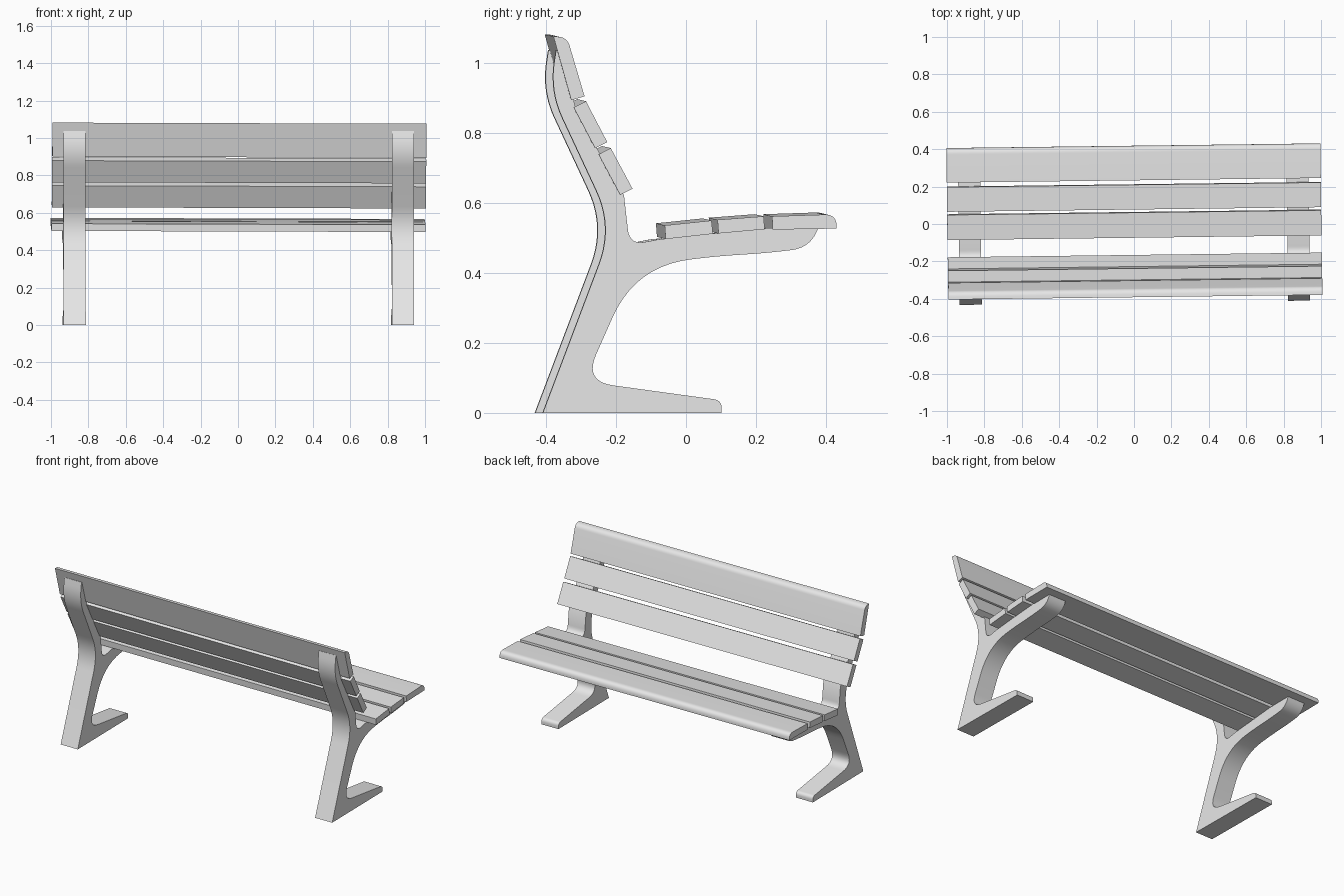
import bpy
import bmesh
from mathutils import Vector

cube = bpy.data.objects.get("Cube")
if cube:
    bpy.data.objects.remove(cube, do_unlink=True)

# Single neutral grey
GREY = (0.8, 0.8, 0.8, 1)
mat = bpy.data.materials.new("light grey")
mat.use_nodes = True
mat.diffuse_color = GREY
mat.node_tree.nodes["Principled BSDF"].inputs["Base Color"].default_value = GREY

YAW = 0.0125    # the bench stands slightly turned
TILT = 0.003    # the slats drop slightly towards one end
STEPS = 10


def rounded(points):
    """Turn (y, z, cut) corners into an outline with curved corners."""
    outline = []
    for i, (y, z, cut) in enumerate(points):
        corner = Vector((y, z))
        if not cut:
            outline.append(corner)
            continue
        before = Vector(points[i - 1][:2]) - corner
        after = Vector(points[(i + 1) % len(points)][:2]) - corner
        a = corner + before.normalized() * min(cut, before.length * 0.98)
        b = corner + after.normalized() * min(cut, after.length * 0.98)
        for k in range(STEPS + 1):
            t = k / STEPS
            outline.append(a * (1 - t) ** 2 + corner * 2 * t * (1 - t) + b * t ** 2)
    return outline


def extrude(name, points, x0, x1, offset_y, offset_z=0, tilt=0):
    """Extrude a side outline along x."""
    bm = bmesh.new()
    ring = [bm.verts.new((x0, p.x + offset_y, p.y + offset_z)) for p in rounded(points)]
    face = bm.faces.new(ring)
    new = bmesh.ops.extrude_face_region(bm, geom=[face])["geom"]
    verts = [v for v in new if isinstance(v, bmesh.types.BMVert)]
    bmesh.ops.translate(bm, vec=(x1 - x0, 0, 0), verts=verts)
    bmesh.ops.recalc_face_normals(bm, faces=bm.faces)
    mesh = bpy.data.meshes.new(name)
    bm.to_mesh(mesh)
    bm.free()
    obj = bpy.data.objects.new(name, mesh)
    bpy.context.collection.objects.link(obj)
    mesh.materials.append(mat)
    obj.rotation_euler = (0, tilt, YAW)
    bpy.ops.object.select_all(action="DESELECT")
    obj.select_set(True)
    bpy.context.view_layer.objects.active = obj
    bpy.ops.object.shade_smooth_by_angle(angle=0.52)
    return obj


# Cast side frame: foot, curved upright and seat arm in one outline
frame = [
    (-0.41, 0, 0), (-0.209, 0.532, 0.115), (-0.39, 0.92, 0.085),
    (-0.372, 1.037, 0), (-0.355, 1.032, 0),                      # upright top
    (-0.322, 0.894, 0), (-0.317, 0.874, 0), (-0.257, 0.759, 0),  # behind the slats
    (-0.178, 0.622, 0), (-0.162, 0.48, 0.045),
    (-0.08, 0.496, 0), (0.23, 0.528, 0), (0.378, 0.53, 0),       # seat arm top
    (0.355, 0.472, 0.055), (0.23, 0.457, 0.06),
    (0.09, 0.448, 0.06), (-0.145, 0.42, 0.16),                   # seat arm underside
    (-0.292, 0.09, 0.085),
    (0.101, 0.036, 0.022), (0.101, 0, 0),                        # foot
]
for side, name in ((1, "left_frame"), (-1, "right_frame")):
    extrude(name, frame, side * 0.819, side * 0.937, -0.011)

# Seat and backrest slats, each a thin plank outline
slats = {
    "seat_rear_slat": [(-0.061, 0.536, 0), (0.073, 0.55, 0),
                       (0.077, 0.512, 0), (-0.058, 0.497, 0)],
    "seat_middle_slat": [(0.09, 0.552, 0), (0.222, 0.562, 0),
                         (0.225, 0.525, 0), (0.093, 0.513, 0)],
    "seat_front_slat": [(0.246, 0.562, 0), (0.43, 0.568, 0.034),
                        (0.431, 0.527, 0), (0.248, 0.524, 0)],
    "back_lower_slat": [(-0.25, 0.739, 0), (-0.215, 0.757, 0),
                        (-0.153, 0.641, 0), (-0.188, 0.623, 0)],
    "back_middle_slat": [(-0.321, 0.873, 0), (-0.286, 0.891, 0),
                         (-0.225, 0.774, 0), (-0.26, 0.757, 0)],
    "back_upper_slat": [(-0.379, 1.076, 0), (-0.34, 1.074, 0.026),
                        (-0.29, 0.905, 0), (-0.328, 0.894, 0)],
}
for name, points in slats.items():
    extrude(name, points, -1, 1, -0.0125, TILT, TILT)
